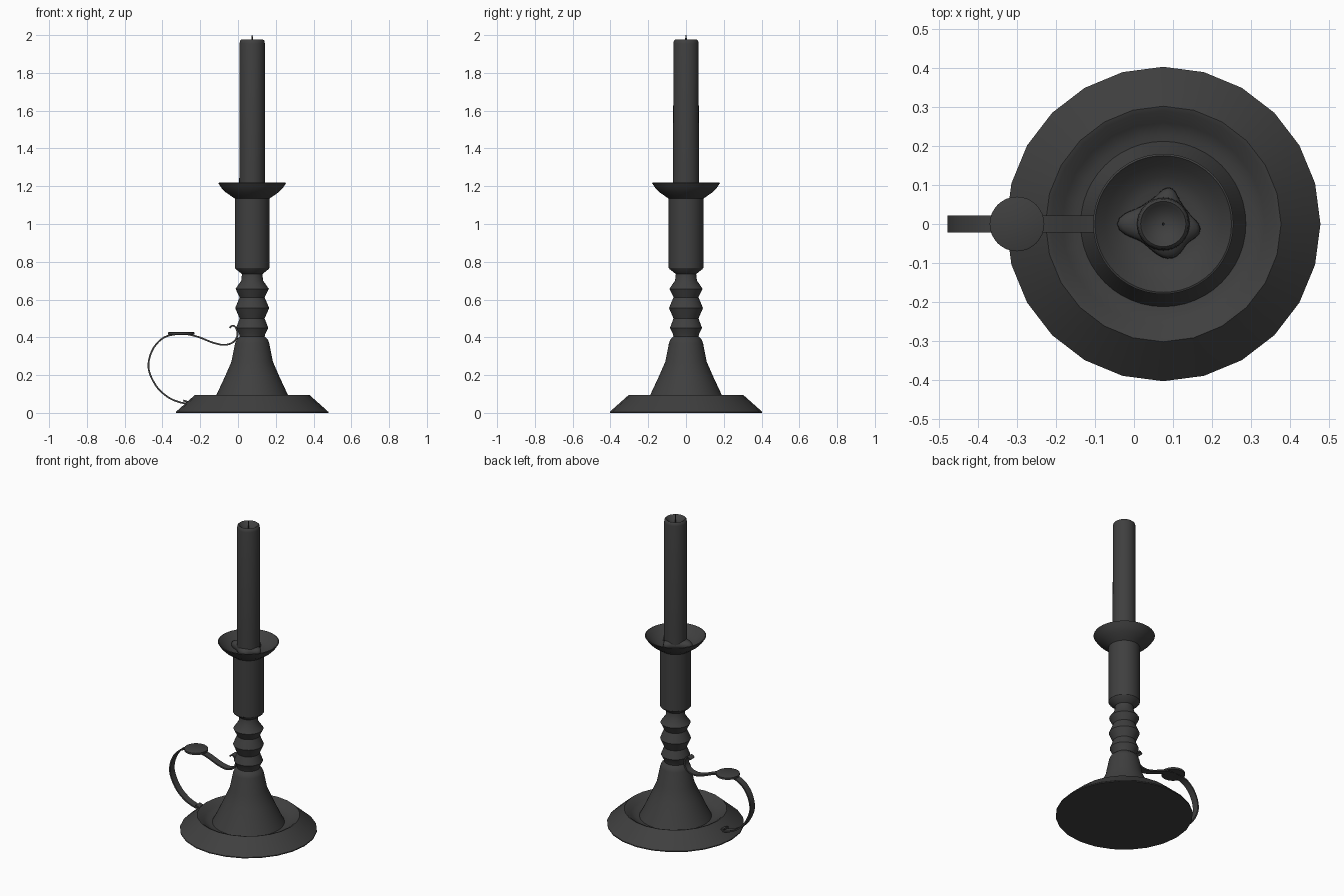
import bpy, bmesh, math
from mathutils import Vector

cube = bpy.data.objects.get("Cube")
if cube:
    bpy.data.objects.remove(cube, do_unlink=True)

AXIS_X = 0.075
iron = bpy.data.materials.new("dark grey")
iron.use_nodes = True
iron.diffuse_color = (0.05, 0.05, 0.05, 1)
iron.node_tree.nodes["Principled BSDF"].inputs["Base Color"].default_value = (0.05, 0.05, 0.05, 1)


def finish(name, bm, angle=35, location=(0, 0, 0)):
    bmesh.ops.recalc_face_normals(bm, faces=bm.faces)
    mesh = bpy.data.meshes.new(name)
    bm.to_mesh(mesh)
    bm.free()
    mesh.materials.append(iron)
    obj = bpy.data.objects.new(name, mesh)
    obj.location = location
    bpy.context.collection.objects.link(obj)
    bpy.ops.object.select_all(action='DESELECT')
    obj.select_set(True)
    bpy.context.view_layer.objects.active = obj
    bpy.ops.object.shade_smooth_by_angle(angle=math.radians(angle))
    return obj


def lathe(name, profile, sides, angle=35, x=AXIS_X, shape=lambda a: 1.0):
    """Turn (radius, height) points around a vertical axis; ends are capped."""
    bm = bmesh.new()
    rings = []
    for r, z in profile:
        ring = []
        for i in range(sides):
            a = math.tau * i / sides
            k = r * shape(a)
            ring.append(bm.verts.new((k * math.cos(a), k * math.sin(a), z)))
        rings.append(ring)
    for low, high in zip(rings, rings[1:]):
        for i in range(sides):
            j = (i + 1) % sides
            bm.faces.new((low[i], low[j], high[j], high[i]))
    bm.faces.new(rings[0])
    bm.faces.new(rings[-1])
    return finish(name, bm, angle, (x, 0, 0))


def smooth_path(points, steps=5):
    """Catmull-Rom curve through the points."""
    pts = [Vector(p) for p in points]
    pts = [pts[0] * 2 - pts[1]] + pts + [pts[-1] * 2 - pts[-2]]
    out = []
    for a, b, c, d in zip(pts, pts[1:], pts[2:], pts[3:]):
        for s in range(steps):
            t = s / steps
            out.append(0.5 * (2 * b + (c - a) * t + (2 * a - 5 * b + 4 * c - d) * t ** 2
                              + (3 * b - a - 3 * c + d) * t ** 3))
    return out + [pts[-2]]


def strap(name, points, width, thick):
    """Flat band following an x-z path."""
    path = smooth_path(points)
    bm = bmesh.new()
    rings = []
    for i, p in enumerate(path):
        t = (path[min(i + 1, len(path) - 1)] - path[max(i - 1, 0)]).normalized()
        n = Vector((-t.y, t.x)) * thick / 2
        rings.append([bm.verts.new((p.x + s * n.x, y * width / 2, p.y + s * n.y))
                      for s, y in ((1, -1), (1, 1), (-1, 1), (-1, -1))])
    for a, b in zip(rings, rings[1:]):
        for i in range(4):
            j = (i + 1) % 4
            bm.faces.new((a[i], a[j], b[j], b[i]))
    bm.faces.new(rings[0])
    bm.faces.new(rings[-1])
    return finish(name, bm)


# Dished foot with a raised rim
lathe("base_dish", [(0.403, 0), (0.403, 0.006), (0.365, 0.04), (0.32, 0.08), (0.302, 0.096),
                    (0.29, 0.092), (0.26, 0.066), (0.23, 0.052), (0.19, 0.05)], 24)

# Conical stem, beaded neck and socket with a flared drip cup
lathe("stem", [(0.215, 0.045), (0.187, 0.1), (0.145, 0.19), (0.11, 0.27), (0.09, 0.37),
               (0.082, 0.39), (0.066, 0.405), (0.07, 0.42), (0.085, 0.45), (0.066, 0.5),
               (0.09, 0.555), (0.066, 0.612), (0.088, 0.657), (0.058, 0.7), (0.054, 0.735),
               (0.088, 0.762), (0.092, 0.77)], 48)
lathe("socket_and_cup", [(0.054, 0.735), (0.092, 0.768), (0.092, 1.135), (0.11, 1.147),
                         (0.14, 1.168), (0.162, 1.19), (0.18, 1.217), (0.175, 1.219),
                         (0.15, 1.195), (0.12, 1.172), (0.09, 1.16)], 48)

# Candle with a rounded lip and a hollow around the wick
lathe("candle", [(0.069, 1.15), (0.068, 1.3), (0.067, 1.955), (0.064, 1.971), (0.058, 1.976),
                 (0.05, 1.97), (0.035, 1.956), (0.01, 1.95)], 32, 50)
lathe("wick", [(0.004, 1.945), (0.004, 1.985), (0.002, 2.0)], 8)


# Puddle of melted wax with uneven lobes
def lobes(a):
    total = 1.0
    for deg, height, spread in ((80, 0.38, 20), (180, 0.72, 24), (-10, 0.4, 22), (-75, 0.32, 32)):
        off = (math.degrees(a) - deg + 180) % 360 - 180
        total += height * math.exp(-(off / spread) ** 2)
    return total


lathe("melted_wax", [(0.06, 1.155), (0.069, 1.168), (0.068, 1.185), (0.062, 1.196),
                     (0.045, 1.205)], 48, 50, shape=lobes)

# Curled strap handle with a round thumb rest
strap("handle", [(-0.29, 0.066), (-0.25, 0.052), (-0.3, 0.054), (-0.37, 0.083), (-0.435, 0.145),
                 (-0.474, 0.24), (-0.452, 0.335), (-0.39, 0.4), (-0.3, 0.418), (-0.22, 0.405),
                 (-0.13, 0.371), (-0.07, 0.36), (-0.025, 0.375), (-0.003, 0.41),
                 (-0.01, 0.448), (-0.028, 0.462), (-0.045, 0.45)], 0.044, 0.009)
lathe("thumb_rest", [(0.07, 0.414), (0.07, 0.426), (0.066, 0.428)], 32, x=-0.3)
